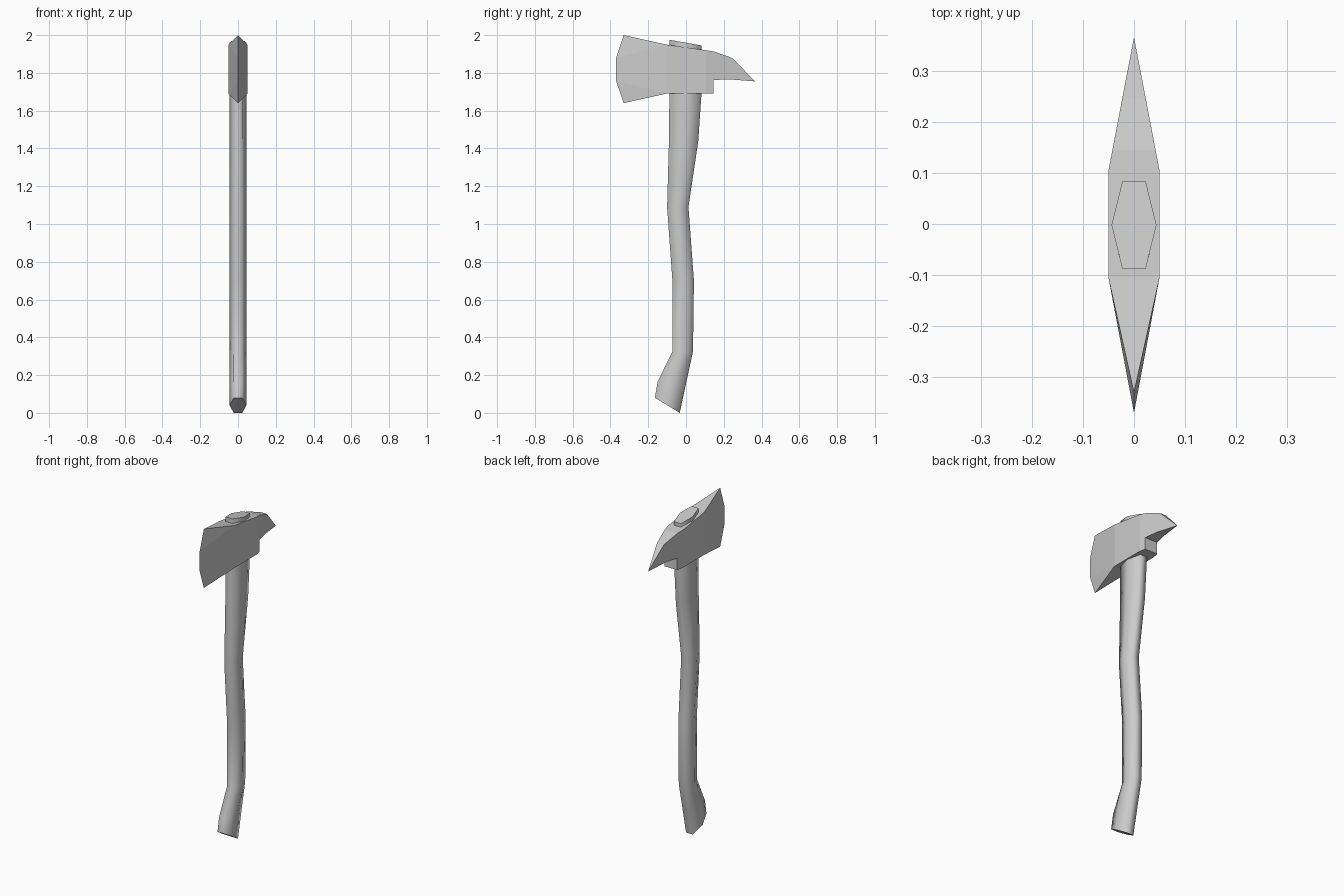
import bpy, bmesh

if "Cube" in bpy.data.objects:
    bpy.data.objects.remove(bpy.data.objects["Cube"])


def make_object(name, bm):
    bmesh.ops.recalc_face_normals(bm, faces=bm.faces)
    mesh = bpy.data.meshes.new(name)
    bm.to_mesh(mesh)
    bm.free()
    obj = bpy.data.objects.new(name, mesh)
    bpy.context.collection.objects.link(obj)
    return obj


# Handle: hexagonal sections lofted between front and back edges (y, z)
stations = [
    ((-0.165, 0.08), (-0.033, 0.0)),
    ((-0.15, 0.165), (-0.001, 0.15)),
    ((-0.072, 0.325), (0.037, 0.325)),
    ((-0.072, 0.70), (0.042, 0.70)),
    ((-0.10, 1.09), (0.013, 1.09)),
    ((-0.09, 1.45), (0.065, 1.44)),
    ((-0.088, 1.69), (0.082, 1.69)),
    ((-0.087, 1.975), (0.083, 1.945)),
]
hexagon = [(-0.023, 0), (0.023, 0), (0.044, 0.5), (0.023, 1), (-0.023, 1), (-0.044, 0.5)]
bm = bmesh.new()
rings = [[bm.verts.new((x, f[0] + (b[0] - f[0]) * t, f[1] + (b[1] - f[1]) * t))
          for x, t in hexagon] for f, b in stations]
for r0, r1 in zip(rings, rings[1:]):
    for i in range(6):
        j = (i + 1) % 6
        bm.faces.new((r0[i], r0[j], r1[j], r1[i])).smooth = True
for ring in (rings[0], rings[-1]):
    for edge in bm.faces.new(ring).edges:
        edge.smooth = False
make_object("handle", bm)

# Axe head: side outline (y, z), wedge-shaped towards blade and pick
edge_pts = [(-0.33, 2.0), (-0.37, 1.878), (-0.37, 1.757), (-0.33, 1.64)]
tip_pt = (0.366, 1.755)
body_pts = [
    (-0.105, 1.95), (0.105, 1.92), (0.145, 1.914), (0.245, 1.879),
    (0.223, 1.766), (0.145, 1.762), (0.145, 1.69), (0.105, 1.69), (-0.105, 1.69),
]


def half_width(y):
    return 0.05 * min(1, (tip_pt[0] - y) / (tip_pt[0] - 0.105))


bm = bmesh.new()
e = [bm.verts.new((0, y, z)) for y, z in edge_pts]
tip = bm.verts.new((0, *tip_pt))
sides = [[bm.verts.new((s * half_width(y), y, z)) for y, z in body_pts] for s in (-1, 1)]
# Side faces: blade, eye block and pick
for v in sides:
    for face in ((v[0], e[0], e[1]), (v[0], e[1], e[2], v[8]), (v[8], e[2], e[3]),
                 (v[0], v[8], v[7], v[1]),
                 (v[1], v[7], v[6], v[5], v[2]), (v[2], v[5], v[4], v[3]),
                 (v[3], v[4], tip)):
        bm.faces.new(face)
# Rim faces joining the two sides
a, b = sides
for i in (0, 1, 2, 4, 5, 6, 7):
    bm.faces.new((a[i], a[i + 1], b[i + 1], b[i]))
for i, apex in ((0, e[0]), (3, tip), (4, tip), (8, e[3])):
    bm.faces.new((a[i], b[i], apex))
make_object("axe_head", bm)
